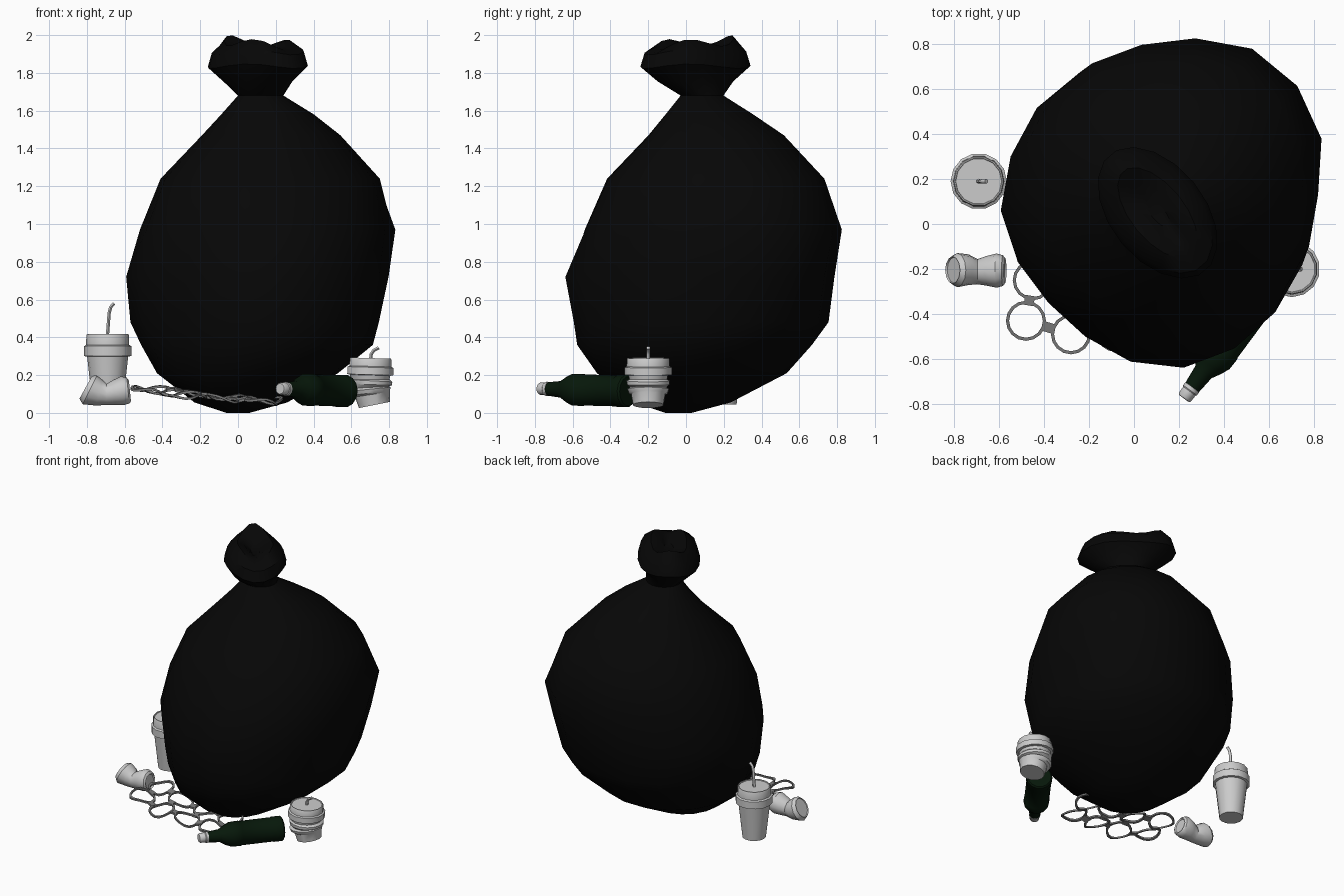
import bpy, bmesh, math, random
from mathutils import Vector

if "Cube" in bpy.data.objects:
    bpy.data.objects.remove(bpy.data.objects["Cube"])

random.seed(4)


def material(name, rgb):
    m = bpy.data.materials.new(name)
    m.diffuse_color = (*rgb, 1)
    m.use_nodes = True
    m.node_tree.nodes["Principled BSDF"].inputs["Base Color"].default_value = m.diffuse_color
    return m


BLACK = material("black_plastic", (0.002, 0.002, 0.002))
GREEN = material("green_glass", (0.002, 0.009, 0.003))
GREY = material("clear_plastic", (0.2, 0.2, 0.2))


def loft(name, rings, mat=None, angle=35, closed=False):
    """Skin a list of equal-sized point rings, capping both ends or joining them."""
    bm = bmesh.new()
    vs = [[bm.verts.new(p) for p in r] for r in rings]
    n = len(vs[0])
    pairs = list(zip(vs, vs[1:])) + ([(vs[-1], vs[0])] if closed else [])
    for a, b in pairs:
        for i in range(n):
            j = (i + 1) % n
            bm.faces.new((a[i], a[j], b[j], b[i]))
    if not closed:
        bm.faces.new(vs[0][::-1])
        bm.faces.new(vs[-1])
    bmesh.ops.recalc_face_normals(bm, faces=bm.faces)
    me = bpy.data.meshes.new(name)
    bm.to_mesh(me)
    bm.free()
    ob = bpy.data.objects.new(name, me)
    bpy.context.collection.objects.link(ob)
    if mat:
        me.materials.append(mat)
    bpy.ops.object.select_all(action='DESELECT')
    ob.select_set(True)
    bpy.context.view_layer.objects.active = ob
    bpy.ops.object.shade_smooth_by_angle(angle=math.radians(angle))
    return ob


def circle(n):
    return [2 * math.pi * i / n for i in range(n)]


def lathe(name, start, axis, profile, n=14, mat=None):
    """Turn (distance, radius) pairs around an axis."""
    q = Vector(axis).to_track_quat('Z', 'Y')
    return loft(name, [[Vector(start) + q @ Vector((r * math.cos(a), r * math.sin(a), d))
                        for a in circle(n)] for d, r in profile], mat)


def tube(name, pts, r, mat=None, n=6):
    pts = [Vector(p) for p in pts]
    rings = []
    for i, p in enumerate(pts):
        t = pts[min(i + 1, len(pts) - 1)] - pts[max(i - 1, 0)]
        q = t.to_track_quat('Z', 'Y')
        rings.append([p + q @ Vector((r * math.cos(a), r * math.sin(a), 0)) for a in circle(n)])
    return loft(name, rings, mat, 60)


# Bag body: z, x min, x max, y min, y max, bulge towards +x+y, bulge towards -x-y
levels = [(0.0, -0.06, 0.06, -0.11, 0.03, 0, 0), (0.055, -0.23, 0.26, -0.28, 0.24, 0, 0),
          (0.21, -0.43, 0.53, -0.48, 0.54, 0.02, -0.02),
          (0.36, -0.51, 0.71, -0.58, 0.66, 0.06, -0.06),
          (0.48, -0.57, 0.74, -0.605, 0.745, 0.08, -0.09),
          (0.72, -0.59, 0.79, -0.645, 0.765, 0.12, -0.09),
          (0.97, -0.52, 0.82, -0.54, 0.80, 0.13, 0.0),
          (1.24, -0.41, 0.75, -0.42, 0.73, 0.06, 0.03),
          (1.47, -0.19, 0.54, -0.20, 0.52, 0.03, 0.03),
          (1.58, -0.09, 0.40, -0.11, 0.36, 0.0, 0.0),
          (1.68, 0.0, 0.24, -0.03, 0.20, 0.0, 0.0)]
N = 18
rings = []
for z, x0, x1, y0, y1, bulge, lean in levels:
    ring = []
    for a in circle(N):
        d = a - math.pi / 4
        k = bulge if math.cos(d) > 0 else lean
        f = 1 + k * max(0, math.cos(2 * d))
        if 0.1 < z < 1.6:
            f *= 1 + random.uniform(-0.006, 0.01)
        ring.append(((x0 + x1) / 2 + f * (x1 - x0) / 2 * math.cos(a),
                     (y0 + y1) / 2 + f * (y1 - y0) / 2 * math.sin(a), z))
    rings.append(ring)
# Gathered top: z, long half, short half, rim wave; long axis runs diagonally
tilt = math.radians(-51)
for z, major, minor, wave in [(1.755, 0.225, 0.155, 0), (1.835, 0.335, 0.21, 0.012),
                              (1.91, 0.31, 0.19, 0.015), (1.96, 0.24, 0.12, 0.025),
                              (1.945, 0.17, 0.07, 0.015), (1.91, 0.08, 0.03, 0)]:
    ring = []
    for a in circle(N):
        b = a - tilt
        u, v = major * math.cos(b), minor * math.sin(b)
        ring.append((0.105 + u * math.cos(tilt) - v * math.sin(tilt),
                     0.05 + u * math.sin(tilt) + v * math.cos(tilt),
                     z + wave * math.cos(3 * b + 3.3)
                     + (0.015 * -math.cos(b) if wave > 0.02 else 0)))
    rings.append(ring)
loft("garbage_bag", rings, BLACK, 40)

# Upright cup, lid and straw
c = (-0.69, 0.19, 0)
lathe("cup_body", c, (0, 0, 1), [(0.045, 0.08), (0.30, 0.109)])
LID = [(0.0, 0.11), (0.003, 0.125), (0.055, 0.125), (0.062, 0.114),
       (0.112, 0.113), (0.12, 0.109), (0.12, 0.104), (0.114, 0.102)]
lathe("cup_lid", (c[0], c[1], 0.298), (0, 0, 1), LID)
tube("cup_straw", [(-0.692, 0.19, 0.40), (-0.682, 0.19, 0.53),
                   (-0.674, 0.19, 0.56), (-0.655, 0.19, 0.58)], 0.01)

# Crushed cup: folded wall, sheared base
wall = [(0.042, 0.082, 0.022, 0.2), (0.098, 0.092, 0.012, 0.15), (0.105, 0.105, 0.0, 0.12),
        (0.125, 0.112, -0.005, 0.1), (0.135, 0.098, 0.0, 0.05), (0.15, 0.115, 0.0, -0.03),
        (0.17, 0.117, 0.0, -0.05), (0.178, 0.102, 0.0, 0), (0.21, 0.11, 0.0, 0)]
loft("crushed_cup_body", [[(0.70 + dx + r * math.cos(a), -0.20 + r * math.sin(a),
                            z + k * r * math.cos(a)) for a in circle(14)]
                          for z, r, dx, k in wall])
lathe("crushed_cup_lid", (0.70, -0.20, 0.20), (0.03, 0, 1), [(d * 0.75, r) for d, r in LID])
tube("crushed_cup_straw", [(0.70, -0.20, 0.26), (0.705, -0.20, 0.31),
                           (0.718, -0.20, 0.33), (0.745, -0.20, 0.345)], 0.01)

# Bottle lying on its side, with cap
base, tip = Vector((0.57, -0.305, 0.115)), Vector((0.222, -0.775, 0.128))
axis = tip - base
lathe("bottle", base, axis, [(0, 0.078), (0.01, 0.087), (0.06, 0.087), (0.065, 0.084),
                             (0.30, 0.084), (0.305, 0.087), (0.36, 0.085), (0.40, 0.068),
                             (0.44, 0.045), (0.53, 0.036)], 14, GREEN)
lathe("bottle_cap", base, axis, [(0.52, 0.034), (0.524, 0.038), (0.54, 0.038),
                                 (0.545, 0.034), (0.578, 0.033), (0.585, 0.028)], 12)

# Crushed can: x, y, z, radius, lean of the ring
can = [(-0.798, -0.205, 0.132, 0.058, 0.55), (-0.806, -0.205, 0.136, 0.06, 0.55),
       (-0.785, -0.205, 0.122, 0.076, 0.5), (-0.735, -0.203, 0.107, 0.068, 0.25),
       (-0.695, -0.212, 0.098, 0.056, 0.0), (-0.655, -0.208, 0.108, 0.066, -0.1),
       (-0.61, -0.207, 0.118, 0.076, -0.1), (-0.582, -0.207, 0.118, 0.068, -0.1),
       (-0.572, -0.207, 0.116, 0.055, -0.1), (-0.58, -0.207, 0.116, 0.048, -0.1)]
loft("crushed_can", [[(x + k * r * math.sin(a), y + r * math.cos(a), z + r * math.sin(a))
                      for a in circle(12)] for x, y, z, r, k in can])


# Carrier rings: two rows of flat hoops joined by tabs, sagging to the right
def sag(x, y):
    return 0.082 - 0.085 * (x + 0.05) + 0.06 * (y + 0.4) + 0.016 * math.sin(x * 22 + y * 14)


def hoop(name, cx, cy, r):
    sections = []
    for a in circle(16):
        sec = []
        for dr, dz in ((-0.007, -0.006), (0.007, -0.006), (0.007, 0.006), (-0.007, 0.006)):
            x, y = cx + (r + dr) * math.cos(a), cy + (r + dr) * math.sin(a)
            sec.append((x, y, sag(x, y) + dz))
        sections.append(sec)
    loft(name, sections, GREY, 35, True)


def tab(name, p, q):
    mid = (Vector(p) + Vector(q)) / 2
    d = (Vector(q) - Vector(p)).normalized()
    s = Vector((-d.y, d.x))
    corners = [mid + d * u + s * v for u, v in
               ((-0.022, -0.022), (0.022, -0.022), (0.022, 0.022), (-0.022, 0.022))]
    loft(name, [[(k.x, k.y, sag(k.x, k.y) + h) for k in corners] for h in (-0.007, 0.007)], GREY)


front = [(-0.48, -0.43), (-0.28, -0.49), (-0.08, -0.48), (0.12, -0.48)]
back = [(x + 0.03, y + 0.18) for x, y in front]
for i in range(4):
    hoop(f"carrier_ring_front_{i}", *front[i], 0.082)
    hoop(f"carrier_ring_back_{i}", *back[i], 0.082)
    tab(f"carrier_cross_tab_{i}", front[i], back[i])
    if i < 3:
        tab(f"carrier_front_tab_{i}", front[i], front[i + 1])
        tab(f"carrier_back_tab_{i}", back[i], back[i + 1])
